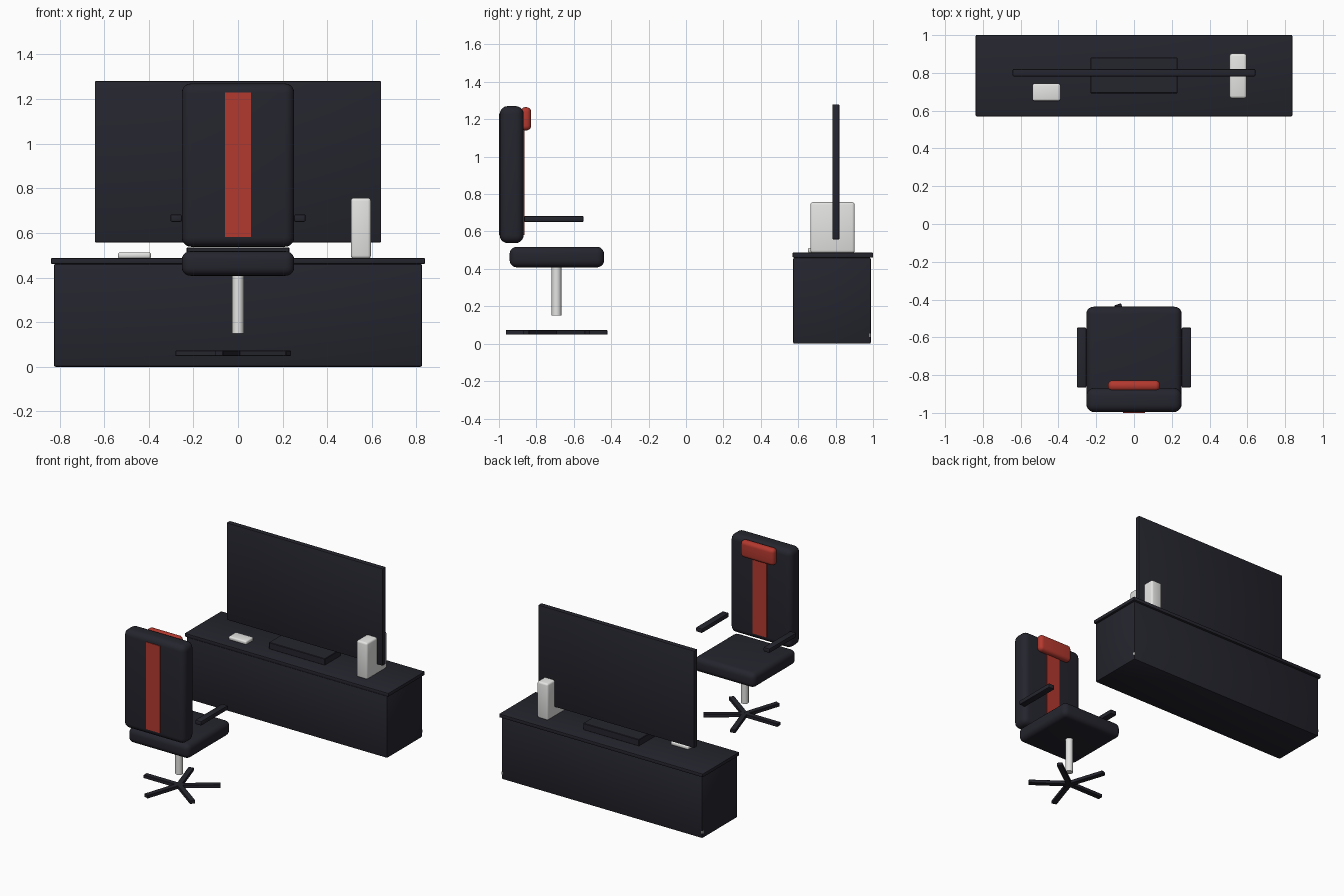
import bpy, bmesh, math
from mathutils import Matrix

if "Cube" in bpy.data.objects:
    bpy.data.objects.remove(bpy.data.objects["Cube"])


def material(name, rgb):
    m = bpy.data.materials.new(name)
    m.diffuse_color = (*rgb, 1)
    m.use_nodes = True
    m.node_tree.nodes["Principled BSDF"].inputs["Base Color"].default_value = m.diffuse_color
    return m


DARK = material("dark charcoal", (0.018, 0.018, 0.027))
RED = material("red", (0.45, 0.04, 0.028))
WHITE = material("off white", (0.78, 0.78, 0.77))


def finish(name, bm, mat, bevel=0, segments=3):
    if bevel:
        bmesh.ops.bevel(bm, geom=bm.edges[:], offset=bevel, segments=segments,
                        profile=0.5, affect='EDGES', clamp_overlap=True)
    mesh = bpy.data.meshes.new(name)
    bm.to_mesh(mesh)
    bm.free()
    mesh.materials.append(mat)
    ob = bpy.data.objects.new(name, mesh)
    bpy.context.collection.objects.link(ob)
    bpy.ops.object.select_all(action='DESELECT')
    ob.select_set(True)
    bpy.context.view_layer.objects.active = ob
    bpy.ops.object.shade_smooth_by_angle(angle=math.radians(35))
    return ob


def box(name, x, y, z, mat, bevel=0, segments=3):
    """Box from (min, max) ranges on each axis."""
    bm = bmesh.new()
    size = [r[1] - r[0] for r in (x, y, z)]
    mid = [(r[0] + r[1]) / 2 for r in (x, y, z)]
    bmesh.ops.create_cube(bm, size=1, matrix=Matrix.Translation(mid) @ Matrix.Diagonal((*size, 1)))
    return finish(name, bm, mat, bevel, segments)


# Cabinet with overhanging top and a light strip low at its back corners
box("cabinet_body", (-0.826, 0.826), (0.573, 0.988), (0, 0.461), DARK, 0.008, 2)
box("cabinet_top", (-0.838, 0.838), (0.57, 1.0), (0.461, 0.487), DARK, 0.004, 2)
box("light_strip", (-0.826, 0.826), (0.975, 0.987), (0.035, 0.055), WHITE)

# Television
box("screen", (-0.642, 0.642), (0.782, 0.82), (0.558, 1.28), DARK, 0.004, 2)
box("screen_stand", (-0.23, 0.23), (0.692, 0.881), (0.485, 0.535), DARK, 0.003, 1)

# Game console and controller
box("console", (0.506, 0.596), (0.665, 0.902), (0.485, 0.757), WHITE, 0.014)
box("controller", (-0.538, -0.39), (0.652, 0.743), (0.485, 0.513), WHITE, 0.01)

# Chair cushions
box("seat", (-0.252, 0.252), (-0.943, -0.438), (0.408, 0.518), DARK, 0.038, 5)
box("backrest", (-0.252, 0.252), (-0.996, -0.868), (0.538, 1.27), DARK, 0.042, 5)
box("backrest_stripe", (-0.058, 0.058), (-1.0, -0.863), (0.582, 1.23), RED)
box("headrest", (-0.138, 0.138), (-0.885, -0.828), (1.14, 1.265), RED, 0.026, 5)

# Armrests
for side, name in ((-1, "left_armrest"), (1, "right_armrest")):
    box(name, sorted((side * 0.252, side * 0.303)), (-0.866, -0.548), (0.65, 0.683), DARK, 0.007, 2)

# Gas column
bm = bmesh.new()
bmesh.ops.create_cone(bm, cap_ends=True, segments=20, radius1=0.026, radius2=0.026,
                      depth=0.27, matrix=Matrix.Translation((0, -0.692, 0.285)))
finish("chair_column", bm, WHITE)

# Five-legged star base
for i in range(5):
    leg = box(f"base_leg_{i + 1}", (0, 0.28), (-0.019, 0.019), (-0.012, 0.012), DARK, 0.002, 1)
    leg.data.transform(Matrix.Translation((0, -0.692, 0.06)) @ Matrix.Rotation(math.radians(36 + 72 * i), 4, 'Z'))
